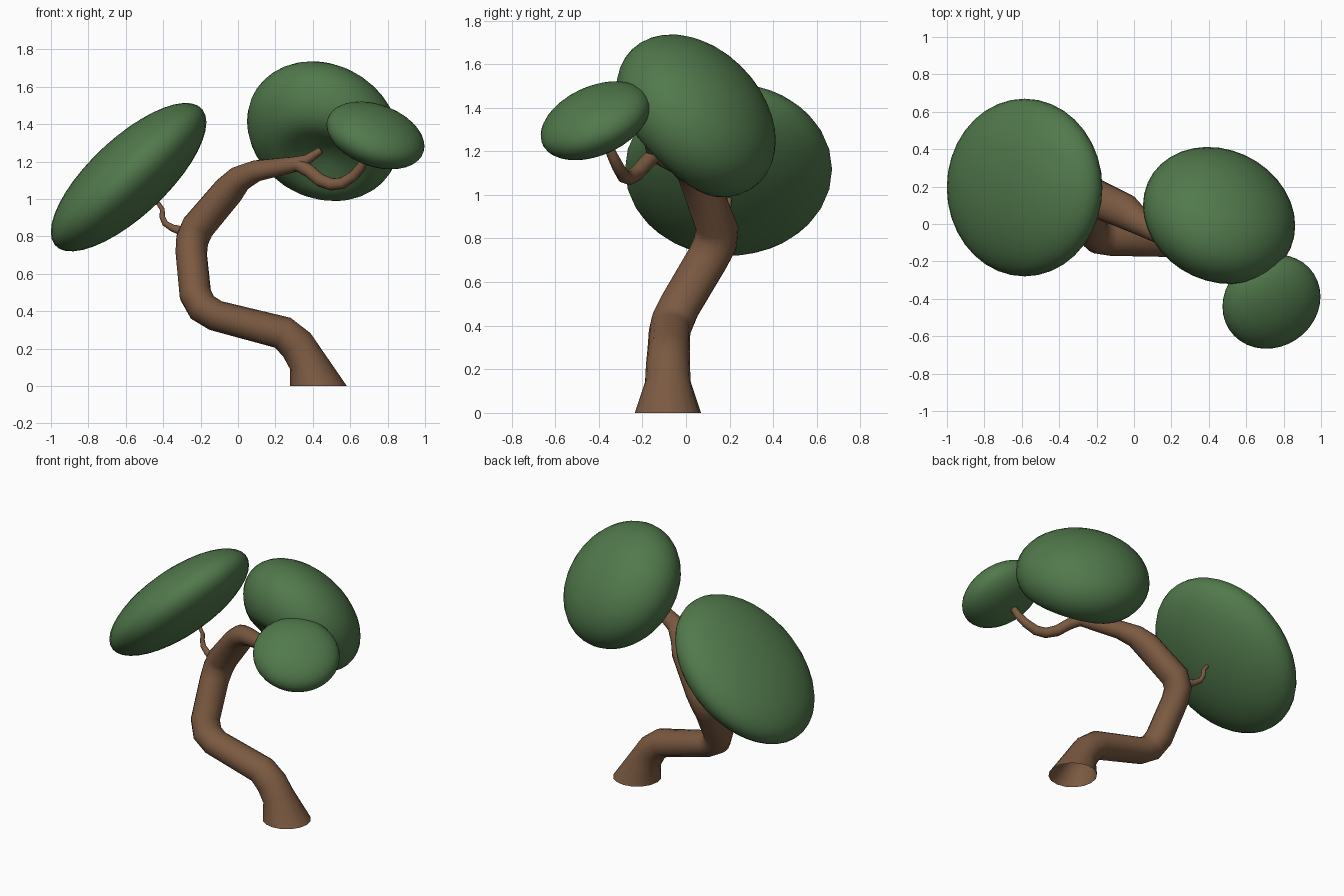
import bpy, bmesh, math
from mathutils import Vector, Matrix

if "Cube" in bpy.data.objects:
    bpy.data.objects.remove(bpy.data.objects["Cube"])


def material(name, rgb):
    m = bpy.data.materials.new(name)
    m.diffuse_color = (*rgb, 1)
    m.use_nodes = True
    m.node_tree.nodes["Principled BSDF"].inputs["Base Color"].default_value = m.diffuse_color
    return m


BARK = material("bark_brown", (0.20, 0.102, 0.054))
LEAF = material("leaf_green", (0.083, 0.191, 0.072))


def finish(bm, name, mat):
    bmesh.ops.recalc_face_normals(bm, faces=bm.faces)
    mesh = bpy.data.meshes.new(name)
    bm.to_mesh(mesh)
    bm.free()
    mesh.materials.append(mat)
    ob = bpy.data.objects.new(name, mesh)
    bpy.context.collection.objects.link(ob)
    bpy.ops.object.select_all(action='DESELECT')
    bpy.context.view_layer.objects.active = ob
    ob.select_set(True)
    bpy.ops.object.shade_smooth_by_angle(angle=math.radians(50))


def tube(name, path, sides=14, flat_open_start=False):
    """Tapered tube through (x, y, z, radius, optional sideways stretch) points."""
    pts = [Vector(p[:3]) for p in path]
    bm = bmesh.new()
    rings = []
    side = Vector((0, 1, 0))
    for i, p in enumerate(pts):
        before = (p - pts[max(i - 1, 0)]).normalized()
        after = (pts[min(i + 1, len(pts) - 1)] - p).normalized()
        t = (before + after).normalized()
        if i == 0 and flat_open_start:
            t = Vector((0, 0, 1))
        side = (side - t * side.dot(t)).normalized()
        other = t.cross(side)
        r = path[i][3]
        wide = r * (path[i][4] if len(path[i]) > 4 else 1)
        ring = []
        for k in range(sides):
            a = 2 * math.pi * k / sides
            ring.append(bm.verts.new(p + side * wide * math.cos(a) + other * r * math.sin(a)))
        rings.append(ring)
    for a, b in zip(rings, rings[1:]):
        for k in range(sides):
            n = (k + 1) % sides
            bm.faces.new((a[k], a[n], b[n], b[k]))
    if not flat_open_start:
        bm.faces.new(rings[0])
    bm.faces.new(rings[-1])
    finish(bm, name, BARK)


def foliage(name, centre, half, xy, xz, yz, dent=None):
    """Tilted ellipsoid: half extents plus tilt terms; optional hollow on one side."""
    sxx, syy, szz = (h * h for h in half)
    a = math.sqrt(sxx)
    b, d = xy / a, xz / a
    c = math.sqrt(syy - b * b)
    e = (yz - d * b) / c
    f = math.sqrt(szz - d * d - e * e)
    shape = Matrix(((a, 0, 0), (b, c, 0), (d, e, f)))
    bm = bmesh.new()
    bmesh.ops.create_uvsphere(bm, u_segments=36, v_segments=20, radius=1)
    if dent:
        axis = (shape.transposed() @ Vector(dent)).normalized()
        for v in bm.verts:
            w = v.co.dot(axis)
            if w > 0:
                v.co -= axis * (0.48 * w ** 8)
    for v in bm.verts:
        v.co = shape @ v.co + Vector(centre)
    finish(bm, name, LEAF)


# Winding trunk, flared at the open foot and thinning into the main branch
tube("trunk", [
    (0.43, -0.083, 0, 0.152), (0.365, -0.083, 0.14, 0.10, 1.05), (0.315, -0.083, 0.22, 0.096, 1.05),
    (0.24, -0.08, 0.285, 0.09, 1.08), (-0.12, -0.075, 0.377, 0.083, 1.15),
    (-0.19, -0.062, 0.42, 0.086, 1.15), (-0.228, -0.03, 0.49, 0.086, 1.12),
    (-0.25, 0.10, 0.71, 0.083, 1.18), (-0.245, 0.135, 0.78, 0.085, 1.2),
    (-0.215, 0.142, 0.85, 0.086, 1.2), (-0.05, 0.068, 1.045, 0.082, 1.15),
    (0.01, 0.025, 1.11, 0.07, 1.1), (0.095, -0.03, 1.15, 0.058), (0.30, -0.13, 1.185, 0.042),
    (0.37, -0.158, 1.21, 0.028), (0.445, -0.178, 1.262, 0.018)], sides=16, flat_open_start=True)

# Dipping branch to the small foliage pad
tube("right_branch", [
    (0.27, -0.12, 1.185, 0.035), (0.33, -0.15, 1.18, 0.037), (0.38, -0.18, 1.15, 0.036),
    (0.44, -0.225, 1.10, 0.035), (0.50, -0.26, 1.078, 0.033), (0.56, -0.285, 1.085, 0.031),
    (0.62, -0.31, 1.125, 0.028), (0.66, -0.335, 1.175, 0.025), (0.68, -0.36, 1.23, 0.02)], sides=12)

# Thin twig to the large foliage pad
tube("left_twig", [
    (-0.27, 0.14, 0.82, 0.03), (-0.35, 0.165, 0.845, 0.02), (-0.39, 0.18, 0.87, 0.017),
    (-0.405, 0.19, 0.905, 0.015), (-0.405, 0.195, 0.945, 0.013), (-0.435, 0.20, 0.99, 0.011)], sides=10)

# Foliage pads
foliage("left_foliage", (-0.585, 0.195, 1.117), (0.416, 0.475, 0.397), 0, 0.122, 0)
foliage("top_foliage", (0.455, 0.045, 1.362), (0.407, 0.367, 0.374), -0.022, -0.022, -0.042,
        dent=(-0.2, -0.69, -0.69))
foliage("right_foliage", (0.735, -0.415, 1.34), (0.262, 0.252, 0.181), 0.007, -0.015, 0.017)
